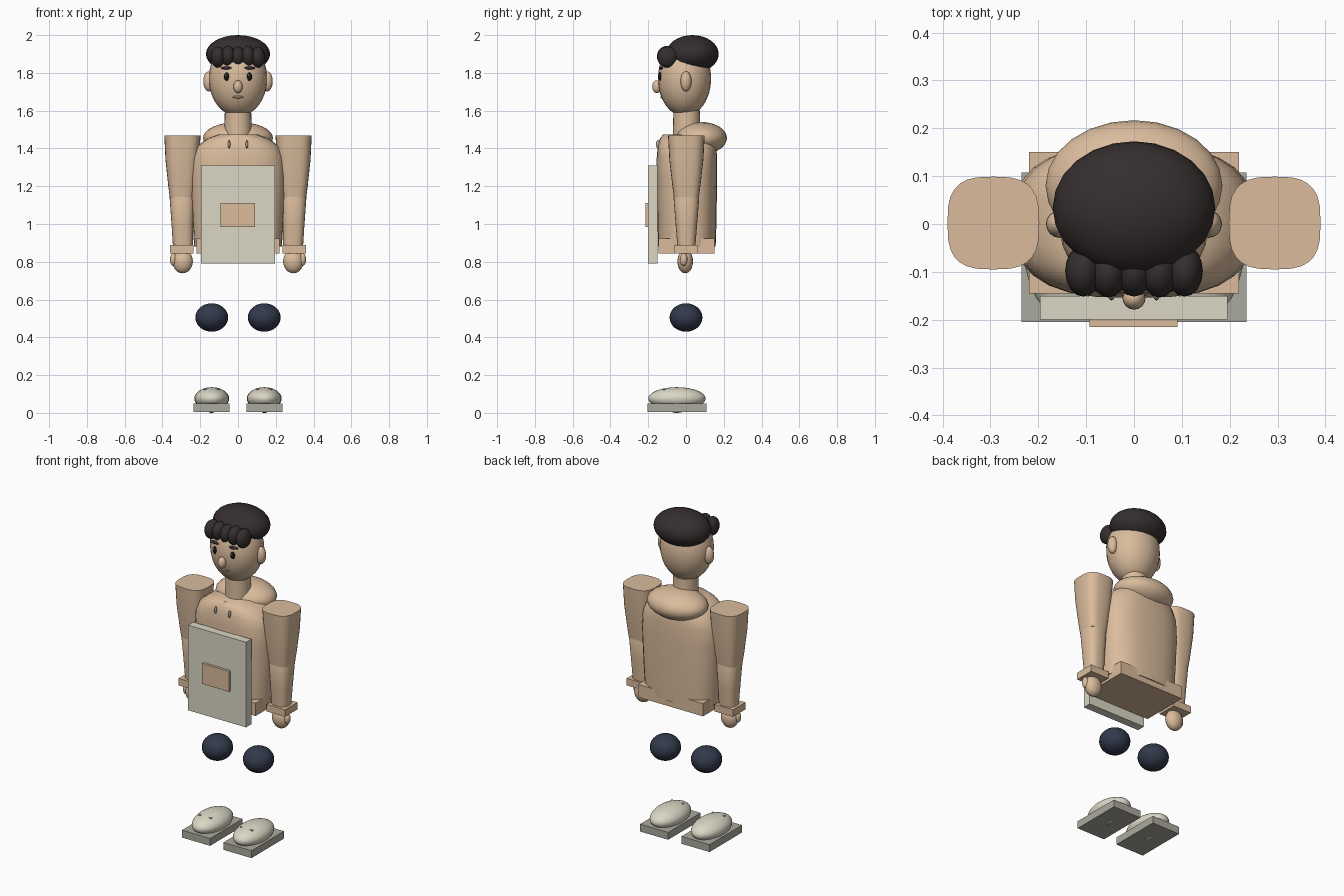
import bpy
import bmesh
import math
from mathutils import Matrix

cube = bpy.data.objects.get("Cube")
if cube:
    bpy.data.objects.remove(cube)


def material(name, rgb):
    m = bpy.data.materials.new(name)
    m.use_nodes = True
    m.diffuse_color = (*rgb, 1)
    bsdf = next(n for n in m.node_tree.nodes if n.type == 'BSDF_PRINCIPLED')
    bsdf.inputs["Base Color"].default_value = (*rgb, 1)
    return m


TAN = material("warm tan", (0.70, 0.50, 0.335))
CREAM = material("cream", (0.71, 0.68, 0.56))
GREY = material("warm grey", (0.41, 0.40, 0.34))
HAIR = material("dark brown", (0.036, 0.027, 0.027))
NAVY = material("navy", (0.032, 0.041, 0.070))
BLACK = material("black", (0.008, 0.007, 0.007))
WHITE = material("white", (0.85, 0.85, 0.85))
LIP = material("lip brown", (0.42, 0.25, 0.17))


def finish(bm, name, mat, smooth=None):
    bmesh.ops.recalc_face_normals(bm, faces=bm.faces)
    mesh = bpy.data.meshes.new(name)
    bm.to_mesh(mesh)
    bm.free()
    mesh.materials.append(mat)
    ob = bpy.data.objects.new(name, mesh)
    bpy.context.collection.objects.link(ob)
    if smooth:
        bpy.ops.object.select_all(action='DESELECT')
        ob.select_set(True)
        bpy.context.view_layer.objects.active = ob
        bpy.ops.object.shade_smooth_by_angle(angle=math.radians(smooth))
    return ob


def ball(name, mat, centre, radii, segments=24, rings=16):
    bm = bmesh.new()
    bmesh.ops.create_uvsphere(bm, u_segments=segments, v_segments=rings, radius=1)
    bmesh.ops.transform(bm, verts=bm.verts,
                        matrix=Matrix.Translation(centre) @ Matrix.Diagonal((*radii, 1)))
    return finish(bm, name, mat, 60)


def box(name, mat, low, high):
    size = [b - a for a, b in zip(low, high)]
    mid = [(a + b) / 2 for a, b in zip(low, high)]
    bm = bmesh.new()
    bmesh.ops.create_cube(bm, size=1)
    bmesh.ops.transform(bm, verts=bm.verts,
                        matrix=Matrix.Translation(mid) @ Matrix.Diagonal((*size, 1)))
    return finish(bm, name, mat)


def loft(name, mat, rings, power=2.0, sides=28, smooth=50):
    """Stack superellipse rings given as (x, y, z, x radius, y radius)."""
    bm = bmesh.new()
    loops = []
    for x, y, z, rx, ry in rings:
        loop = []
        for i in range(sides):
            a = math.tau * i / sides
            c, s = math.cos(a), math.sin(a)
            loop.append(bm.verts.new((
                x + rx * math.copysign(abs(c) ** (2 / power), c),
                y + ry * math.copysign(abs(s) ** (2 / power), s), z)))
        loops.append(loop)
    for low, high in zip(loops, loops[1:]):
        for i in range(sides):
            j = (i + 1) % sides
            bm.faces.new((low[i], low[j], high[j], high[i]))
    bm.faces.new(loops[0][::-1])
    bm.faces.new(loops[-1])
    return finish(bm, name, mat, smooth)


# Torso, neck, hood and waistband
loft("torso", TAN, [(0, 0.005, z, rx, ry) for z, rx, ry in (
    (0.88, 0.232, 0.152), (1.0, 0.24, 0.156), (1.25, 0.253, 0.16),
    (1.35, 0.246, 0.16), (1.41, 0.22, 0.155), (1.45, 0.165, 0.145),
    (1.475, 0.1, 0.125))], power=2.7)
loft("neck", TAN, [(0, 0.003, 1.44, 0.072, 0.072), (0, 0.003, 1.6, 0.07, 0.07)])
ball("hood", TAN, (0, 0.08, 1.455), (0.185, 0.137, 0.085))
box("waistband", TAN, (-0.22, -0.145, 0.845), (0.22, 0.15, 0.923))

# Apron with pocket
box("apron", CREAM, (-0.197, -0.2, 0.79), (0.195, -0.15, 1.31))
box("apron_pocket", TAN, (-0.093, -0.215, 0.985), (0.091, -0.195, 1.11))

# Head and hair
ball("head", TAN, (0, -0.008, 1.77), (0.155, 0.141, 0.2))
ball("nose", TAN, (0, -0.155, 1.727), (0.024, 0.024, 0.034), 16, 10)
ball("mouth", LIP, (0, -0.126, 1.672), (0.03, 0.01, 0.007), 16, 8)
ball("hair", HAIR, (0, 0.034, 1.9), (0.17, 0.139, 0.1))
for i in range(5):
    side = i - 2
    ball(f"fringe_curl_{i + 1}", HAIR,
         (side * 0.053, -0.098 - 0.002 * (side % 2), 1.883 + 0.004 * (side % 2)),
         (0.038, 0.054, 0.056), 16, 12)

for side, label in ((1, "left"), (-1, "right")):
    # Face and neckline details
    ball(f"{label}_ear", TAN, (side * 0.155, 0, 1.755), (0.029, 0.029, 0.053), 16, 12)
    ball(f"{label}_eye", BLACK, (side * 0.06, -0.136, 1.78), (0.014, 0.01, 0.022), 16, 10)
    ball(f"{label}_eye_glint", WHITE, (side * 0.06 - 0.004, -0.145, 1.787),
         (0.004, 0.003, 0.005), 8, 6)
    ball(f"{label}_brow", HAIR, (side * 0.06, -0.132, 1.826), (0.032, 0.012, 0.008), 16, 8)
    ball(f"{label}_drawstring", GREY, (side * 0.047, -0.148, 1.422),
         (0.007, 0.012, 0.022), 10, 8)

    # Arm, cuff and hand
    loft(f"{label}_upper_arm", TAN, [(side * x, 0.002, z, rx, ry) for x, z, rx, ry in (
        (0.297, 1.14, 0.064, 0.066), (0.297, 1.2, 0.072, 0.074),
        (0.296, 1.34, 0.088, 0.09), (0.294, 1.468, 0.096, 0.097))], power=3)
    loft(f"{label}_forearm", TAN, [(side * x, 0.002, z, rx, ry) for x, z, rx, ry in (
        (0.291, 0.86, 0.052, 0.046), (0.294, 1.0, 0.058, 0.057),
        (0.296, 1.14, 0.066, 0.068), (0.296, 1.17, 0.058, 0.058))], power=2.6)
    a, b = sorted((side * 0.236, side * 0.36))
    box(f"{label}_cuff", TAN, (a, -0.06, 0.845), (b, 0.06, 0.888))
    ball(f"{label}_hand", TAN, (side * 0.293, -0.004, 0.802), (0.054, 0.041, 0.063), 20, 12)
    ball(f"{label}_thumb", TAN, (side * 0.342, -0.012, 0.812), (0.018, 0.02, 0.034), 12, 8)

    # Knee and shoe
    ball(f"{label}_knee", NAVY, (side * 0.139, 0, 0.505), (0.087, 0.087, 0.075))
    a, b = sorted((side * 0.045, side * 0.235))
    box(f"{label}_sole", GREY, (a, -0.205, 0.004), (b, 0.108, 0.049))
    ball(f"{label}_sole_stud", GREY, (side * 0.14, -0.048, 0.006), (0.016, 0.026, 0.006), 12, 6)
    ball(f"{label}_shoe", CREAM, (side * 0.139, -0.048, 0.076), (0.092, 0.152, 0.06))
    for i, y in enumerate((-0.115, -0.078, -0.04)):
        box(f"{label}_lace_{i + 1}", GREY, (side * 0.139 - 0.042, y - 0.006, 0.118),
            (side * 0.139 + 0.042, y + 0.006, 0.127))
